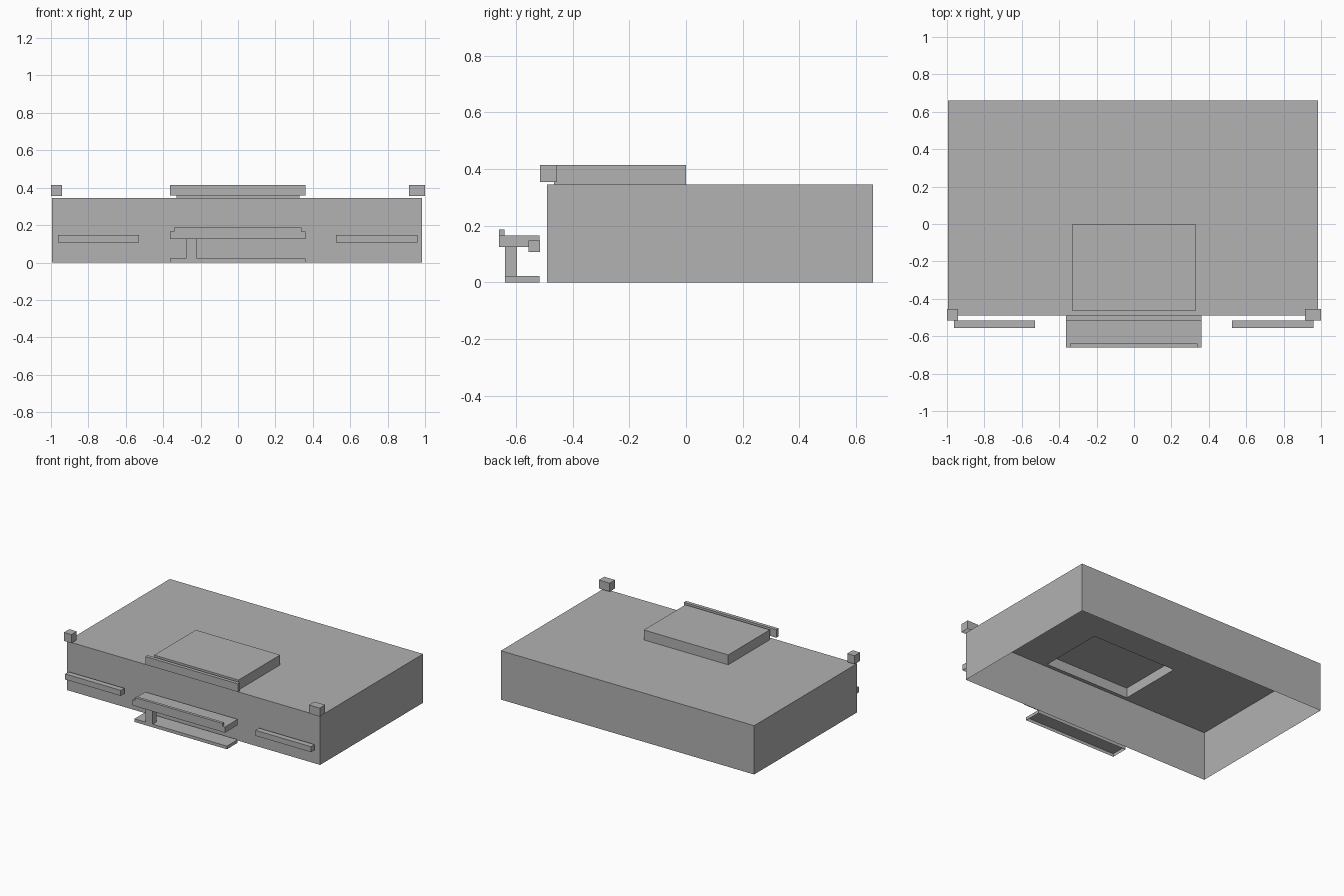
import bpy
import bmesh

if "Cube" in bpy.data.objects:
    bpy.data.objects.remove(bpy.data.objects["Cube"], do_unlink=True)

grey = bpy.data.materials.new("plain_grey")
grey.use_nodes = True
colour = (0.445, 0.445, 0.445, 1)
grey.diffuse_color = colour
grey.node_tree.nodes["Principled BSDF"].inputs["Base Color"].default_value = colour


def shell(name, *levels):
    """Open-bottomed shell through stacked rectangles (x0, x1, y0, y1, z)."""
    bm = bmesh.new()
    rings = [[bm.verts.new(p) for p in ((x0, y0, z), (x1, y0, z), (x1, y1, z), (x0, y1, z))]
             for x0, x1, y0, y1, z in levels]
    for low, high in zip(rings, rings[1:]):
        for i in range(4):
            j = (i + 1) % 4
            bm.faces.new((low[i], low[j], high[j], high[i]))
    bm.faces.new(rings[-1])
    mesh = bpy.data.meshes.new(name)
    bm.to_mesh(mesh)
    bm.free()
    mesh.materials.append(grey)
    obj = bpy.data.objects.new(name, mesh)
    bpy.context.collection.objects.link(obj)
    return obj


def box(name, x, y, z):
    return shell(name, (*x, *y, z[0]), (*x, *y, z[1]))


# Main body with the raised roof pad opening into its hollow inside
body = (-0.995, 0.985, -0.49, 0.66)
pad = (-0.33, 0.33, -0.465, 0)
shell("main_body", (*body, 0), (*body, 0.345), (*pad, 0.345), (*pad, 0.415))

# Sign board in front of the pad, and the corner blocks
box("roof_sign_board", (-0.363, 0.36), (-0.515, -0.49), (0.358, 0.415))
box("right_corner_block", (-1, -0.942), (-0.515, -0.455), (0.355, 0.415))
box("left_corner_block", (0.915, 1), (-0.515, -0.455), (0.355, 0.415))

# Front rails
for name, x in (("right_rail", (-0.963, -0.528)), ("left_rail", (0.525, 0.96))):
    box(name, x, (-0.555, -0.515), (0.108, 0.147))

# Front counter: base plate, post, shelf and raised edge
box("counter_base", (-0.363, 0.36), (-0.638, -0.517), (0, 0.022))
box("counter_post", (-0.278, -0.22), (-0.638, -0.597), (0.022, 0.125))
box("counter_shelf", (-0.363, 0.36), (-0.66, -0.517), (0.125, 0.166))
box("counter_edge", (-0.342, 0.34), (-0.66, -0.64), (0.166, 0.186))
